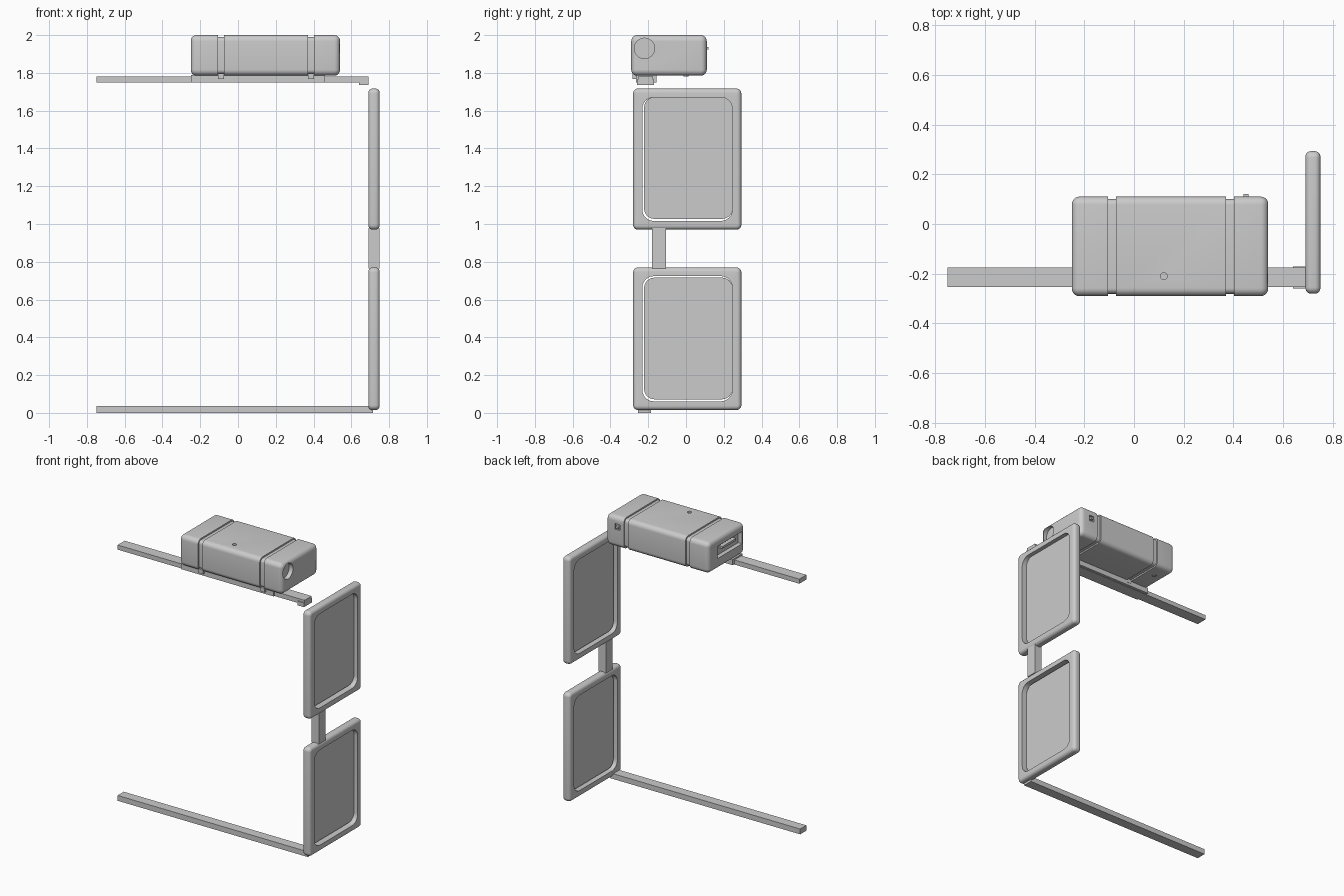
import bpy, bmesh, math

if "Cube" in bpy.data.objects:
    bpy.data.objects.remove(bpy.data.objects["Cube"])


def finish(name, bm):
    bmesh.ops.recalc_face_normals(bm, faces=bm.faces)
    me = bpy.data.meshes.new(name)
    bm.to_mesh(me)
    bm.free()
    ob = bpy.data.objects.new(name, me)
    bpy.context.collection.objects.link(ob)
    return ob


def smooth(ob):
    bpy.ops.object.select_all(action='DESELECT')
    ob.select_set(True)
    bpy.context.view_layer.objects.active = ob
    bpy.ops.object.shade_smooth_by_angle(angle=math.radians(35))


def box(name, x, y, z):
    bm = bmesh.new()
    bmesh.ops.create_cube(bm, size=1)
    for v in bm.verts:
        v.co = [(a + b) / 2 + c * (b - a) for (a, b), c in zip((x, y, z), v.co)]
    return finish(name, bm)


def cylinder(name, loc, r, depth, axis='Z'):
    rot = {'X': (0, math.pi / 2, 0), 'Z': (0, 0, 0)}[axis]
    bpy.ops.mesh.primitive_cylinder_add(vertices=32, radius=r, depth=depth, location=loc, rotation=rot)
    ob = bpy.context.object
    ob.name = name
    smooth(ob)
    return ob


def ring(x, y, z, r, inset=0, n=6):
    """Rounded rectangle in the yz plane at x."""
    r = max(r - inset, 0.002)
    y0, y1, z0, z1 = y[0] + inset + r, y[1] - inset - r, z[0] + inset + r, z[1] - inset - r
    pts = []
    for k, (cy, cz) in enumerate([(y1, z1), (y0, z1), (y0, z0), (y1, z0)]):
        for i in range(n + 1):
            a = math.pi / 2 * (k + i / n)
            pts.append((x, cy + r * math.cos(a), cz + r * math.sin(a)))
    return pts


def loft(name, rings, closed=False):
    bm = bmesh.new()
    vs = [[bm.verts.new(p) for p in rg] for rg in rings]
    pairs = list(zip(vs, vs[1:]))
    if closed:
        pairs.append((vs[-1], vs[0]))
    else:
        bm.faces.new(vs[0])
        bm.faces.new(vs[-1])
    for a, b in pairs:
        for i in range(len(a)):
            j = (i + 1) % len(a)
            bm.faces.new((a[i], a[j], b[j], b[i]))
    ob = finish(name, bm)
    smooth(ob)
    return ob


def round_ends(x0, x1, r, n=5):
    """(x, inset) stations rounding both ends of a block."""
    arc = [(r * (1 - math.sin(math.pi / 2 * i / n)), r * (1 - math.cos(math.pi / 2 * i / n))) for i in range(n + 1)]
    start = [(x0 + d, i) for i, d in zip([a[0] for a in arc], [a[1] for a in arc])]
    return start, [(x1 - (s[0] - x0), s[1]) for s in reversed(start)]


def cut(target, cutter):
    cutter.hide_render = True
    mod = target.modifiers.new('cut', 'BOOLEAN')
    mod.operation, mod.object, mod.solver = 'DIFFERENCE', cutter, 'EXACT'
    bpy.context.view_layer.objects.active = target
    bpy.ops.object.modifier_apply(modifier=mod.name)
    bpy.data.objects.remove(cutter)


# Upper housing with two grooves running round it
HY, HZ, HR = (-0.29, 0.11), (1.785, 2.0), 0.03
start, end = round_ends(-0.25, 0.54, HR)
grooves = [(-0.105, -0.073), (0.37, 0.402)]
mid = [s for a, b in grooves for s in ((a, 0), (a, .01), (b, .01), (b, 0))]
housing = loft('housing', [ring(x, HY, HZ, HR + 0.002, i) for x, i in start + mid + end])

# Recesses: round port, end slot, switch pocket, pinhole
cut(housing, cylinder('port_cutter', (0.54, -0.22, 1.93), 0.054, 0.06, 'X'))
cut(housing, box('slot_cutter', (-0.3, -0.22), (-0.26, 0.01), (1.86, 1.945)))
cut(housing, box('pocket_cutter', (0.43, 0.47), (0.098, 0.15), (1.91, 1.95)))
cut(housing, cylinder('pinhole_cutter', (0.12, -0.21, 2.0), 0.014, 0.03))
smooth(housing)
box('slot_tray', (-0.246, -0.215), (-0.2, -0.05), (1.905, 1.92))
box('switch_nub', (0.44, 0.46), (0.09, 0.12), (1.923, 1.937))
cylinder('underside_screw', (-0.17, 0.0, 1.784), 0.014, 0.008)

# Mount plate and strap tabs below the housing
box('mount_plate', (-0.25, 0.46), (-0.265, -0.157), (1.75, 1.79))
for i, (a, b) in enumerate(grooves):
    box(f'strap_tab_{i + 1}', (a, b), (-0.282, -0.155), (1.768, 1.797))

# Rails and end block
box('upper_rail', (-0.75, 0.69), (-0.253, -0.175), (1.748, 1.78))
box('rail_end_block', (0.64, 0.69), (-0.26, -0.17), (1.735, 1.764))
box('lower_rail', (-0.75, 0.69), (-0.253, -0.185), (0.0, 0.037))
box('lower_rail_foot', (0.68, 0.715), (-0.253, -0.185), (0.0, 0.03))

# Two side pads: rounded frame with a thin panel inside
PY = (-0.28, 0.293)
for name, z0, z1 in (('lower', 0.015, 0.77), ('upper', 0.97, 1.717)):
    start, end = round_ends(0.69, 0.75, 0.022)
    iy, iz = (-0.231, 0.245), (z0 + 0.046, z1 - 0.046)
    rings = [ring(0.69, iy, iz, 0.06)]
    rings += [ring(x, PY, (z0, z1), 0.026, i) for x, i in start + end]
    rings += [ring(0.75, iy, iz, 0.06)]
    loft(name + '_pad_frame', rings, closed=True)
    py, pz = (-0.222, 0.246), (iz[0] + 0.011, iz[1] - (0.008 if name == 'lower' else -0.001))
    loft(name + '_pad_panel', [ring(x, py, pz, 0.055) for x in (0.713, 0.721)])

# Link joining the pads
box('pad_link', (0.691, 0.748), (-0.18, -0.106), (0.765, 0.98))
